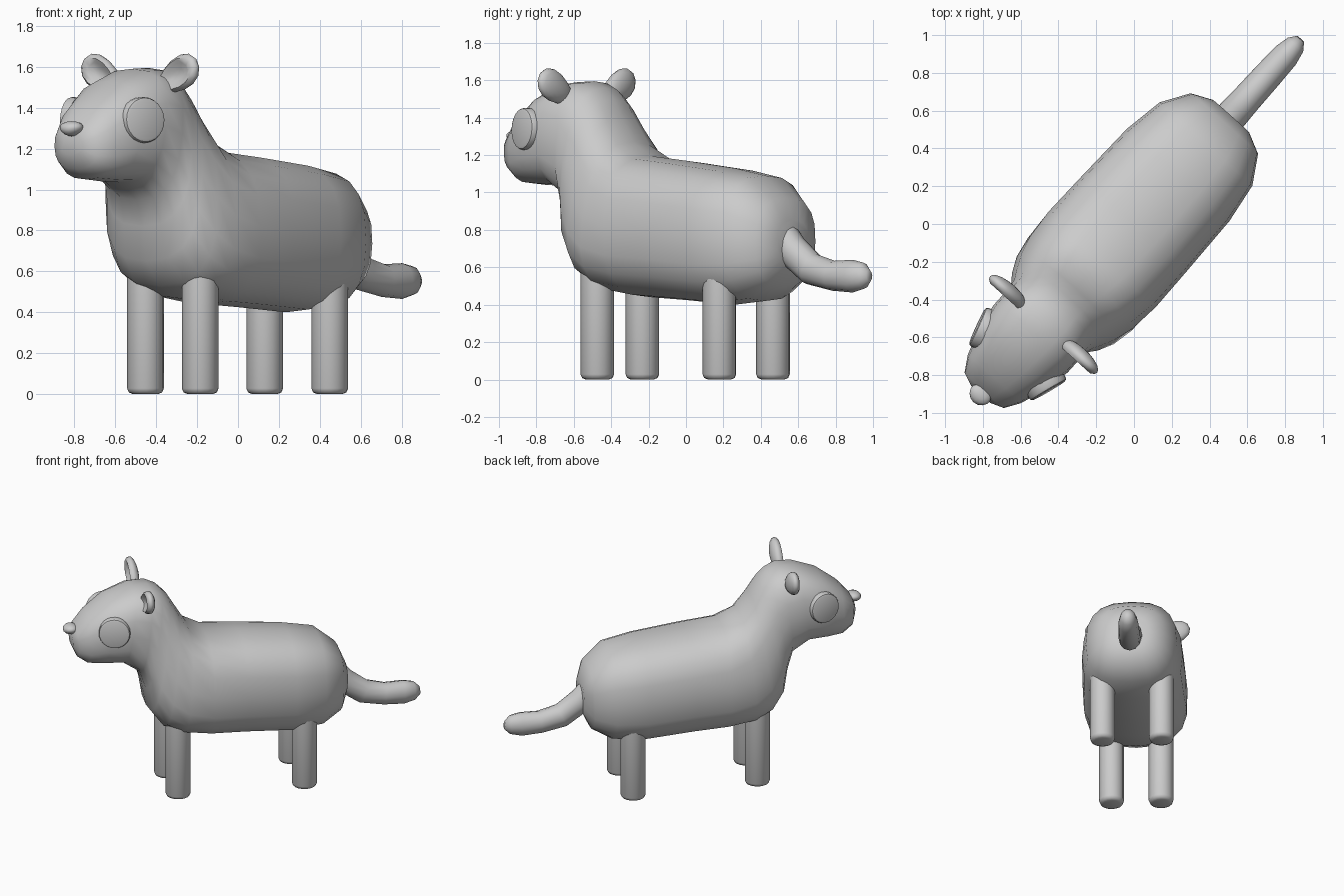
import bpy, bmesh
from math import sin, cos, pi, radians
from mathutils import Matrix, Vector

cube = bpy.data.objects.get("Cube")
if cube:
    bpy.data.objects.remove(cube)

# One plain grey for everything
grey = bpy.data.materials.new("plain_grey")
grey.use_nodes = True
COLOUR = (0.6, 0.6, 0.6, 1)
grey.diffuse_color = COLOUR
grey.node_tree.nodes["Principled BSDF"].inputs["Base Color"].default_value = COLOUR

# The whole animal is turned on the spot; parts are built facing -y
TURN = Matrix.Rotation(radians(-42), 4, "Z")


def finish(name, bm, angle=60):
    bmesh.ops.recalc_face_normals(bm, faces=bm.faces)
    me = bpy.data.meshes.new(name)
    bm.to_mesh(me)
    bm.free()
    me.transform(TURN)
    me.materials.append(grey)
    ob = bpy.data.objects.new(name, me)
    bpy.context.collection.objects.link(ob)
    bpy.ops.object.select_all(action="DESELECT")
    ob.select_set(True)
    bpy.context.view_layer.objects.active = ob
    bpy.ops.object.shade_smooth_by_angle(angle=radians(angle))
    return ob


def power(v, e):
    return abs(v) ** e * (1 if v >= 0 else -1)


def loft(name, rings, sides, square):
    """Skin rings given as (top forward, top z, bottom forward, bottom z, half width, pear)."""
    bm = bmesh.new()
    loops = []
    for tf, tz, bf, bz, width, pear in rings:
        loop = []
        for i in range(sides):
            a = 2 * pi * i / sides
            up, side = power(sin(a), 2 / square), power(cos(a), 2 / square)
            f = (tf + bf) / 2 + up * (tf - bf) / 2
            z = (tz + bz) / 2 + up * (tz - bz) / 2
            loop.append(bm.verts.new((side * width * (1 - pear * up), -f, z)))
        loops.append(loop)
    for p, q in zip(loops, loops[1:]):
        for i in range(sides):
            j = (i + 1) % sides
            bm.faces.new((p[i], p[j], q[j], q[i]))
    bm.faces.new(loops[0])
    bm.faces.new(loops[-1])
    return finish(name, bm)


# Body, neck and head in one skin, from rump to muzzle
loft("body_and_head", [
    (-.77, .85, -.765, .62, .13, 0),
    (-.72, .97, -.71, .5, .24, 0),
    (-.57, 1.09, -.57, .42, .33, 0),
    (-.35, 1.13, -.35, .4, .365, 0),
    (0, 1.17, 0, .425, .375, 0),
    (.25, 1.195, .25, .44, .38, .04),
    (.38, 1.27, .45, .47, .365, .12),
    (.46, 1.4, .58, .53, .335, .18),
    (.52, 1.5, .67, .65, .3, .15),
    (.58, 1.56, .7, .82, .275, .1),
    (.66, 1.595, .74, .95, .265, 0),
    (.78, 1.59, .86, 1.035, .265, 0),
    (.95, 1.53, 1, 1.04, .235, 0),
    (1.1, 1.42, 1.11, 1.05, .19, 0),
    (1.19, 1.32, 1.18, 1.1, .14, 0),
    (1.215, 1.26, 1.21, 1.17, .07, 0),
], 20, 2.6)

# Tail, drooping and then level
loft("tail", [
    (-.66, .92, -.6, .77, .085, 0),
    (-.72, .87, -.65, .7, .085, 0),
    (-.82, .76, -.74, .6, .085, 0),
    (-.94, .67, -.87, .51, .08, 0),
    (-1.07, .635, -1.05, .475, .077, 0),
    (-1.2, .64, -1.2, .465, .072, 0),
    (-1.275, .625, -1.28, .485, .055, 0),
    (-1.315, .585, -1.32, .525, .025, 0),
], 12, 2)


def cylinder(radius, bottom, top, bevel, sides, bevel_top=False):
    bm = bmesh.new()
    bmesh.ops.create_cone(bm, cap_ends=True, segments=sides, radius1=radius,
                          radius2=radius, depth=top - bottom,
                          matrix=Matrix.Translation((0, 0, (top + bottom) / 2)))
    end = top if bevel_top else bottom
    rim = [e for e in bm.edges if all(abs(v.co.z - end) < 1e-4 for v in e.verts)]
    bmesh.ops.bevel(bm, geom=rim, offset=bevel, segments=2, affect="EDGES", profile=.5)
    return bm


for side, label in ((1, "left"), (-1, "right")):
    # Legs with rounded feet
    for place, forward, spread in (("front", .476, .18), ("back", -.433, .214)):
        bm = cylinder(.09, 0, .62, .028, 16)
        bm.transform(Matrix.Translation((side * spread, -forward, 0)))
        finish(f"{place}_{label}_leg", bm)

    # Eyes: round discs lying on the cheeks
    bm = cylinder(.112, -.03, .022, .016, 24, True)
    normal = Vector((side * .95, -.3, .05))
    bm.transform(Matrix.Translation((side * .235, -.95, 1.34))
                 @ normal.to_track_quat("Z", "Y").to_matrix().to_4x4())
    finish(f"{label}_eye", bm, 40)

    # Ears: flattened, wider at the tip and hollowed in front
    bm = bmesh.new()
    bmesh.ops.create_uvsphere(bm, u_segments=14, v_segments=10, radius=1,
                              matrix=Matrix.Rotation(pi / 2, 4, "X"))
    for v in bm.verts:
        x, y, z = v.co
        hollow = max(0, 1 - (x * x + z * z) / .6) if y < 0 else 0
        v.co = (x * .14, y * .048 + hollow * .05, z * .088 * (.92 + .25 * x))
    bm.transform(Matrix.Rotation(radians(-27), 4, "Y"))
    bm.transform(Matrix.Translation((.25, -.715, 1.56)))
    bm.transform(Matrix.Scale(side, 4, (1, 0, 0)))
    finish(f"{label}_ear", bm)

# Nose: small ellipsoid, narrowing downward
bm = bmesh.new()
bmesh.ops.create_uvsphere(bm, u_segments=14, v_segments=8, radius=1)
for v in bm.verts:
    x, y, z = v.co
    v.co = (x * .06 * (1 + .3 * z), y * .055 - 1.215, z * .037 + 1.297)
finish("nose", bm)
